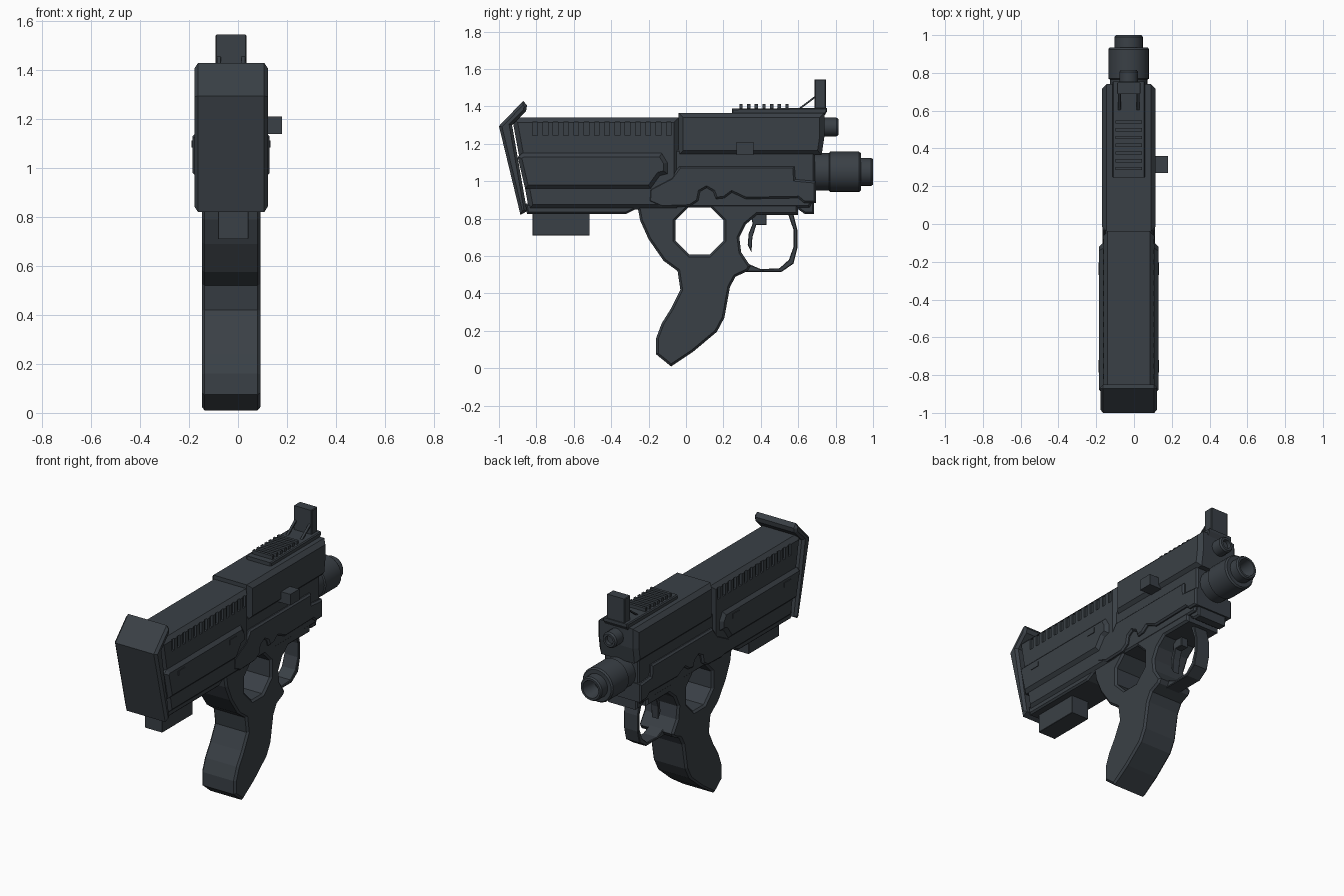
import bpy, bmesh, math
from mathutils import Matrix, Vector

cube = bpy.data.objects.get("Cube")
if cube:
    bpy.data.objects.remove(cube, do_unlink=True)

CX = -0.028          # centre plane of the body
SIDE = Matrix(((0, 0, 1, 0), (1, 0, 0, 0), (0, 1, 0, 0), (0, 0, 0, 1)))

gunmetal = bpy.data.materials.new("dark_slate")
gunmetal.use_nodes = True
colour = (0.042, 0.051, 0.061, 1)
gunmetal.diffuse_color = colour
gunmetal.node_tree.nodes["Principled BSDF"].inputs["Base Color"].default_value = colour


def add_mesh(name, mesh):
    obj = bpy.data.objects.new(name, mesh)
    bpy.context.collection.objects.link(obj)
    mesh.materials.clear()
    mesh.materials.append(gunmetal)
    return obj


def slab(name, outline, half, bevel=0.01, holes=(), x=CX):
    """Side profile in (y, z), extruded across x with chamfered rims."""
    curve = bpy.data.curves.new(name, 'CURVE')
    curve.dimensions = '2D'
    curve.fill_mode = 'BOTH'
    curve.extrude = half - bevel
    curve.bevel_depth = bevel
    curve.bevel_resolution = 0
    curve.offset = -bevel
    for loop in (outline, *holes):
        spline = curve.splines.new('POLY')
        spline.points.add(len(loop) - 1)
        for point, (y, z) in zip(spline.points, loop):
            point.co = (y, z, 0, 1)
        spline.use_cyclic_u = True
    temp = bpy.data.objects.new("temp", curve)
    bpy.context.collection.objects.link(temp)
    deps = bpy.context.evaluated_depsgraph_get()
    mesh = bpy.data.meshes.new_from_object(temp.evaluated_get(deps))
    bpy.data.objects.remove(temp, do_unlink=True)
    mesh.transform(Matrix.Translation((x, 0, 0)) @ SIDE)
    bm = bmesh.new()
    bm.from_mesh(mesh)
    bmesh.ops.remove_doubles(bm, verts=bm.verts, dist=0.0002)
    bmesh.ops.recalc_face_normals(bm, faces=bm.faces)
    for face in bm.faces:
        face.smooth = False
    bm.to_mesh(mesh)
    bm.free()
    return add_mesh(name, mesh)


def rect(y0, y1, z0, z1):
    return [(y0, z0), (y1, z0), (y1, z1), (y0, z1)]


def boxes(name, items):
    """Several plain boxes in one mesh, each (x0, x1, y0, y1, z0, z1)."""
    bm = bmesh.new()
    for x0, x1, y0, y1, z0, z1 in items:
        place = Matrix.Translation(((x0 + x1) / 2, (y0 + y1) / 2, (z0 + z1) / 2))
        size = Matrix.Diagonal((x1 - x0, y1 - y0, z1 - z0, 1))
        bmesh.ops.create_cube(bm, size=1, matrix=place @ size)
    mesh = bpy.data.meshes.new(name)
    bm.to_mesh(mesh)
    bm.free()
    return add_mesh(name, mesh)


def lathe(name, profile, z, steps=24):
    """Profile of (radius, y) spun around a line along y."""
    bm = bmesh.new()
    verts = [bm.verts.new((CX + r, y, z)) for r, y in profile]
    edges = [bm.edges.new(pair) for pair in zip(verts, verts[1:])]
    bmesh.ops.spin(bm, geom=verts + edges, cent=(CX, 0, z), axis=(0, 1, 0),
                   angle=math.tau, steps=steps)
    bmesh.ops.remove_doubles(bm, verts=bm.verts, dist=0.0005)
    bmesh.ops.recalc_face_normals(bm, faces=bm.faces)
    mesh = bpy.data.meshes.new(name)
    bm.to_mesh(mesh)
    bm.free()
    obj = add_mesh(name, mesh)
    bpy.ops.object.select_all(action='DESELECT')
    obj.select_set(True)
    bpy.context.view_layer.objects.active = obj
    bpy.ops.object.shade_smooth_by_angle(angle=math.radians(30))
    return obj


# Stock with a row of slots along both upper edges
stock = slab("stock", [(-0.93, 1.34), (-0.04, 1.34), (-0.04, 0.85), (-0.84, 0.85)], 0.137, 0.025)
slots = []
for i in range(14):
    y = -0.82 + i * 0.055
    for side in (-1, 1):
        x = CX + side * 0.137
        slots.append((x - 0.015, x + 0.015, y, y + 0.026, 1.245, 1.318))
cutter = boxes("slot_cutter", slots)
cutter.hide_render = True
cutter.hide_set(True)
cut = stock.modifiers.new("slots", 'BOOLEAN')
cut.object = cutter
cut.solver = 'EXACT'

slab("stock_lower_lip", [(-0.86, 0.88), (-0.25, 0.88), (-0.25, 0.86), (-0.32, 0.825), (-0.85, 0.825)], 0.12)
slab("butt_plate", [(-1, 1.295), (-0.87, 1.43), (-0.85, 1.405), (-0.855, 1.375), (-0.93, 1.30),
                    (-0.85, 0.84), (-0.885, 0.82)], 0.15, 0.015)
slab("ejection_box", rect(-0.82, -0.515, 0.71, 0.86), 0.062, 0.002, x=-0.02)

# Side rails of the stock with small inset plates
slab("stock_side_rail", [(-0.9, 1.13), (-0.875, 1.15), (-0.13, 1.15), (-0.1, 1.1), (-0.1, 1.04),
                         (-0.14, 1.03), (-0.19, 0.96), (-0.86, 0.96)], 0.157, 0.02)
boxes("rail_plates", [(CX + s * 0.157 - 0.004, CX + s * 0.157 + 0.004, y, y + 0.065, 1.083, 1.113)
                      for s in (-1, 1) for y in (-0.785, -0.27)])

# Receiver
slab("receiver", [(-0.04, 1.14), (0.725, 1.14), (0.74, 1.24), (0.74, 1.365), (-0.04, 1.365)], 0.142, 0.025)
slab("receiver_core", [(-0.19, 0.86), (0.66, 0.86), (0.69, 0.92), (0.69, 1.17), (-0.19, 1.17)], 0.122)
slab("frame_panel", [(-0.2, 0.89), (-0.13, 0.86), (0.02, 0.865), (0.065, 0.895), (0.075, 0.945),
                     (0.11, 0.965), (0.145, 0.945), (0.16, 0.905), (0.205, 0.91), (0.245, 0.94),
                     (0.32, 0.905), (0.6, 0.91), (0.63, 0.885), (0.695, 0.885), (0.695, 1.0),
                     (0.585, 1.01), (0.58, 1.08), (-0.035, 1.08), (-0.08, 1.02), (-0.195, 0.96)], 0.14)
slab("front_lip", [(0.6, 0.85), (0.635, 0.825), (0.685, 0.825), (0.685, 0.9), (0.6, 0.9)], 0.105)
boxes("charging_knob", [(0.08, 0.18, 0.27, 0.36, 1.14, 1.21)])

# Grip with thumb hole
hole = [(0.072 + 0.14 * math.cos(math.tau * (k + 0.5) / 8),
         0.737 + 0.14 * math.sin(math.tau * (k + 0.5) / 8)) for k in range(8)]
slab("grip", [(-0.26, 0.87), (-0.245, 0.79), (-0.2, 0.69), (-0.12, 0.575), (-0.045, 0.52),
              (-0.03, 0.42), (-0.08, 0.32), (-0.13, 0.24), (-0.16, 0.16), (-0.16, 0.075),
              (-0.08, 0.01), (0.04, 0.09), (0.165, 0.195), (0.205, 0.27), (0.235, 0.435),
              (0.265, 0.49), (0.33, 0.52), (0.345, 0.545), (0.295, 0.62), (0.285, 0.7),
              (0.32, 0.77), (0.38, 0.82), (0.6, 0.82), (0.6, 0.93), (-0.2, 0.93)],
     0.12, 0.012, [hole])

# Trigger and its guard
slab("trigger_guard", [(0.28, 0.515), (0.51, 0.515), (0.575, 0.56), (0.595, 0.64), (0.595, 0.74),
                       (0.57, 0.84), (0.54, 0.84), (0.575, 0.74), (0.575, 0.65), (0.55, 0.58),
                       (0.5, 0.535), (0.4, 0.53), (0.33, 0.56), (0.28, 0.56)], 0.05, 0.004)
slab("trigger", [(0.35, 0.84), (0.43, 0.84), (0.43, 0.765), (0.375, 0.765), (0.355, 0.7),
                 (0.35, 0.62), (0.33, 0.66), (0.335, 0.72), (0.355, 0.77)], 0.025, 0.003)

# Barrel and guide rod
lathe("barrel", [(0, 0.66), (0.1, 0.66), (0.1, 0.765), (0.108, 0.77), (0.108, 0.925),
                 (0.1, 0.935), (0.075, 0.935), (0.075, 0.99), (0.068, 1.0), (0.055, 1.0),
                 (0.04, 0.9), (0, 0.9)], 1.05)
lathe("guide_rod", [(0, 0.72), (0.05, 0.72), (0.05, 0.805), (0.042, 0.815), (0.028, 0.815),
                    (0.028, 0.79), (0, 0.79)], 1.29, 16)

# Top rail, ribs and sight
slab("top_rail", [(0.245, 1.35), (0.74, 1.35), (0.755, 1.375), (0.755, 1.393), (0.245, 1.388)], 0.087, 0.006)
boxes("rail_ribs", [(CX - 0.07, CX + 0.07, 0.285 + i * 0.041, 0.303 + i * 0.041, 1.38, 1.412)
                    for i in range(7)])
slab("sight_post", rect(0.688, 0.748, 1.38, 1.545), 0.063, 0.004)
for side in (-1, 1):
    slab("sight_brace", [(0.595, 1.385), (0.61, 1.385), (0.7, 1.452), (0.7, 1.464)], 0.008, 0.001,
         x=CX + side * 0.05)
